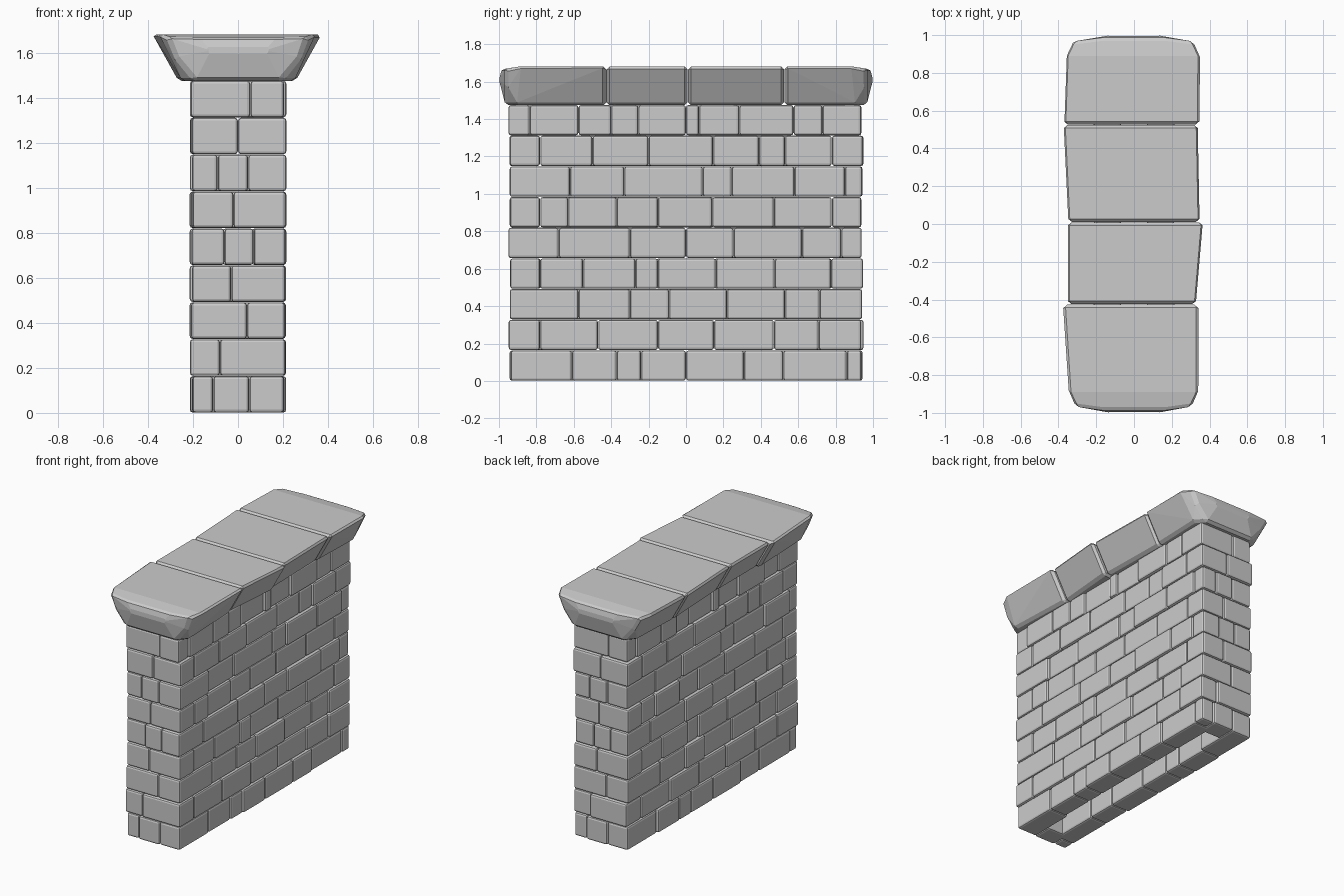
import bpy, bmesh, random
from mathutils import Matrix, Vector

if "Cube" in bpy.data.objects:
    bpy.data.objects.remove(bpy.data.objects["Cube"])

random.seed(4)
HX, HY, DEPTH, COURSE = 0.207, 0.942, 0.14, 0.164

# per course: joints along y on the right side, joints along x on the front
courses = [
    ([-.61, -.37, -.24, 0, .31, .52, .86], [-.11, .05]),
    ([-.78, -.47, -.15, .15, .47, .71], [-.08]),
    ([-.575, -.30, -.09, .22, .53, .715], [.04]),
    ([-.78, -.55, -.27, -.15, .16, .475, .775], [-.03]),
    ([-.68, -.30, 0, .255, .62, .83], [-.06, .07]),
    ([-.78, -.63, -.37, -.15, .14, .47, .78], [-.02]),
    ([-.62, -.33, .09, .245, .58, .85], [-.09, .045]),
    ([-.78, -.50, -.20, .145, .39, .53, .78], [0]),
    ([-.835, -.575, -.40, -.255, 0, .07, .285, .575, .73], [.055]),
]
# the two views list courses bottom to top; swap the 4th and 6th side bonds
s4, s6 = courses[3][0], courses[5][0]
courses[3], courses[5] = (s4, courses[3][1]), (s6, courses[5][1])


def finish(name, bm, width, segments):
    me = bpy.data.meshes.new(name)
    bm.to_mesh(me)
    bm.free()
    ob = bpy.data.objects.new(name, me)
    bpy.context.collection.objects.link(ob)
    mod = ob.modifiers.new("worn_edges", 'BEVEL')
    mod.width, mod.segments = width, segments
    mod.limit_method, mod.angle_limit = 'ANGLE', 0.5
    return ob


def jitter():
    return random.uniform(-.006, .009)


def brick(bm, x0, x1, y0, y1, z0, turn):
    g = .002
    size = (x1 - x0 - g, y1 - y0 - g, COURSE - g)
    mid = Vector(((x0 + x1) / 2, (y0 + y1) / 2, z0 + COURSE / 2))
    m = turn @ Matrix.Translation(mid) @ Matrix.Diagonal((*size, 1))
    bmesh.ops.create_cube(bm, size=1, matrix=m)


# Brick courses: right side and front, then the same turned half round
for i, (side, front) in enumerate(courses):
    bm = bmesh.new()
    z = i * COURSE
    for turn in (Matrix(), Matrix.Rotation(3.14159265, 4, 'Z')):
        # front right corner brick
        brick(bm, front[-1], HX + jitter(), -HY - jitter(), side[0], z, turn)
        # back right corner brick
        brick(bm, -front[0], HX + jitter(), side[-1], HY + jitter(), z, turn)
        for a, b in zip(side, side[1:]):
            brick(bm, HX - DEPTH, HX + jitter(), a, b, z, turn)
        for a, b in zip(front, front[1:]):
            brick(bm, a, b, -HY - jitter(), -HY + DEPTH, z, turn)
    finish(f"brick_course_{i + 1}", bm, .013, 2)


# Coping stones: flared blocks as hulls, the end ones with rounded noses
BOT, TOP, FLARE = 1.474, 1.681, .115


def coping(name, y0, y1, l0, l1, r0, r1, nose=0):
    pts = []
    for y, l, r in ((y0, l0, r0), (y1, l1, r1)):
        end = (nose < 0 and y == y0) or (nose > 0 and y == y1)
        if not end:
            pts += [(l, y, TOP), (r, y, TOP),
                    (l + FLARE, y, BOT), (r - FLARE, y, BOT)]
            continue
        s = nose
        for x in (l, r):
            d = 1 if x > 0 else -1
            pts += [(x, .89 * s, TOP), (x - .035 * d, .965 * s, TOP - .012),
                    (d * .17, .985 * s, TOP - .015), (d * .12, 1.0 * s, 1.61),
                    (d * .28, .965 * s, 1.58), (d * .25, .90 * s, BOT),
                    (d * .19, .965 * s, BOT)]
    bm = bmesh.new()
    for p in pts:
        bm.verts.new(p)
    res = bmesh.ops.convex_hull(bm, input=bm.verts)
    loose = [v for v in bm.verts if not v.link_faces]
    bmesh.ops.delete(bm, geom=loose, context='VERTS')
    bmesh.ops.dissolve_limit(bm, angle_limit=.03, verts=bm.verts, edges=bm.edges)
    bmesh.ops.recalc_face_normals(bm, faces=bm.faces)
    finish(name, bm, .016, 1)


coping("coping_front", -1, -.426, -.35, -.38, .345, .345, -1)
coping("coping_mid_front", -.424, .009, -.358, -.358, .335, .372)
coping("coping_mid_back", .011, .524, -.355, -.38, .355, .345)
coping("coping_back", .526, 1, -.378, -.365, .352, .355, 1)
